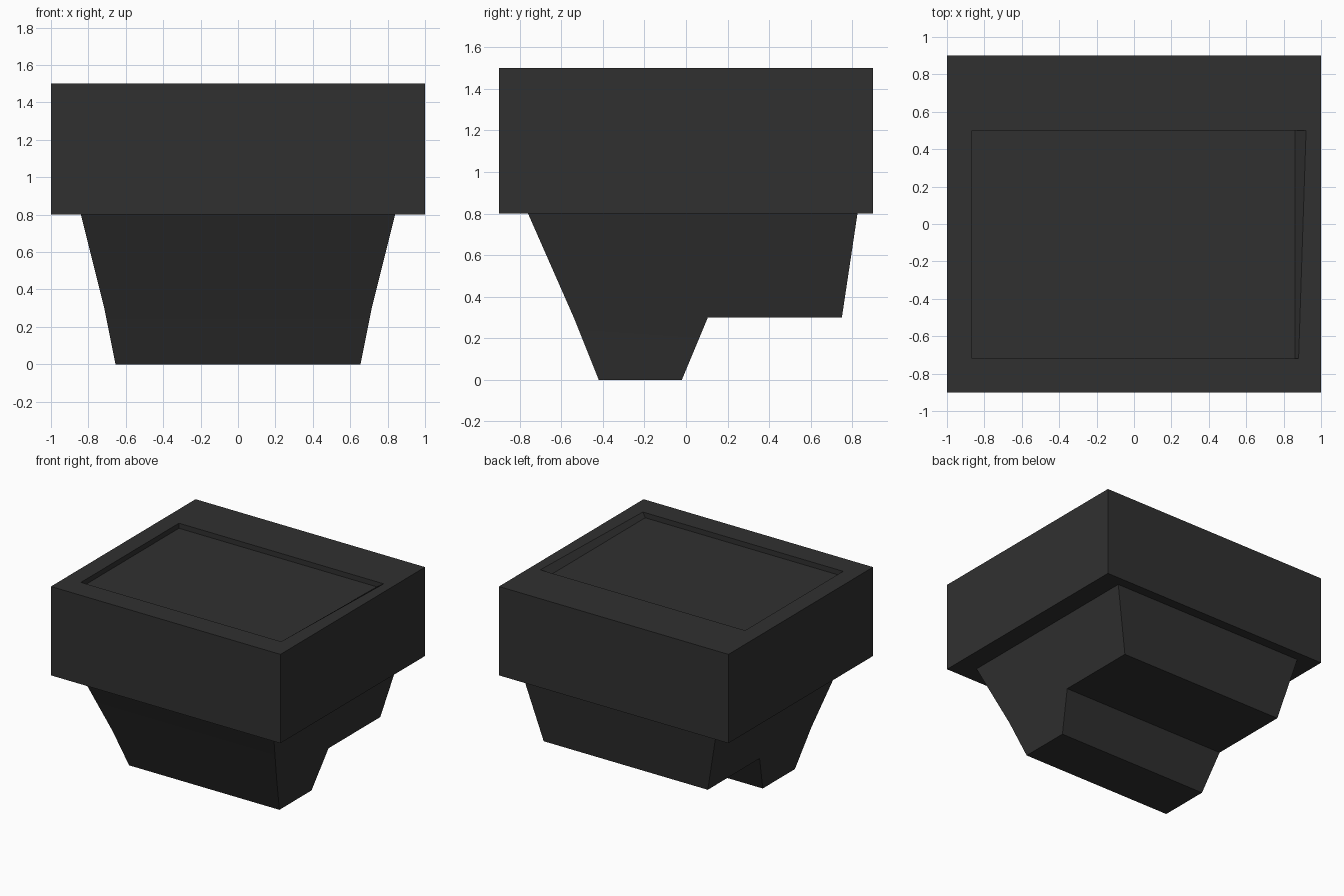
import bpy, bmesh, math

if "Cube" in bpy.data.objects:
    bpy.data.objects.remove(bpy.data.objects["Cube"])

# one dark grey plastic colour for the whole model
dark = bpy.data.materials.new("dark_grey")
dark.diffuse_color = (0.03, 0.03, 0.03, 1)
dark.use_nodes = True
dark.node_tree.nodes["Principled BSDF"].inputs["Base Color"].default_value = dark.diffuse_color


def finish(name, bm):
    bmesh.ops.recalc_face_normals(bm, faces=bm.faces)
    me = bpy.data.meshes.new(name)
    bm.to_mesh(me)
    bm.free()
    me.materials.append(dark)
    me.shade_smooth()
    me.set_sharp_from_angle(angle=math.radians(40))
    ob = bpy.data.objects.new(name, me)
    bpy.context.collection.objects.link(ob)
    return ob


def rect(bm, x0, x1, y0, y1, z):
    return [bm.verts.new((x, y, z)) for x, y in ((x0, y0), (x1, y0), (x1, y1), (x0, y1))]


# upper block: stacked loops bridged together, with a shallow recess in the top
bm = bmesh.new()
loops = [
    rect(bm, -1, 1, -0.9, 0.9, 0.8),
    rect(bm, -1, 1, -0.9, 0.9, 1.5),
    rect(bm, -0.865, 0.88, -0.72, 0.5, 1.5),
    rect(bm, -0.865, 0.86, -0.72, 0.5, 1.46),
]
loops[2][2].co.x = 0.92          # right recess wall slopes gently outward
for a, b in zip(loops, loops[1:]):
    for i in range(4):
        j = (i + 1) % 4
        bm.faces.new((a[i], a[j], b[j], b[i]))
bm.faces.new(loops[0])
bm.faces.new(loops[-1])
finish("upper_block", bm)

# stepped base: mirrored side profile, tapering inwards towards the bottom
bm = bmesh.new()
profile = [(0.84, -0.76, 0.8), (0.715, -0.54, 0.3), (0.655, -0.42, 0),
           (0.655, -0.02, 0), (0.715, 0.105, 0.3), (0.715, 0.75, 0.3),
           (0.84, 0.825, 0.8)]
right = [bm.verts.new(p) for p in profile]
left = [bm.verts.new((-x, y, z)) for x, y, z in profile]
for side in (right, left):
    bm.faces.new((side[0], side[1], side[4], side[5], side[6]))   # body side
    bm.faces.new(side[1:5])                                       # foot side
for i in range(7):
    j = (i + 1) % 7
    bm.faces.new((right[i], right[j], left[j], left[i]))
finish("stepped_base", bm)
